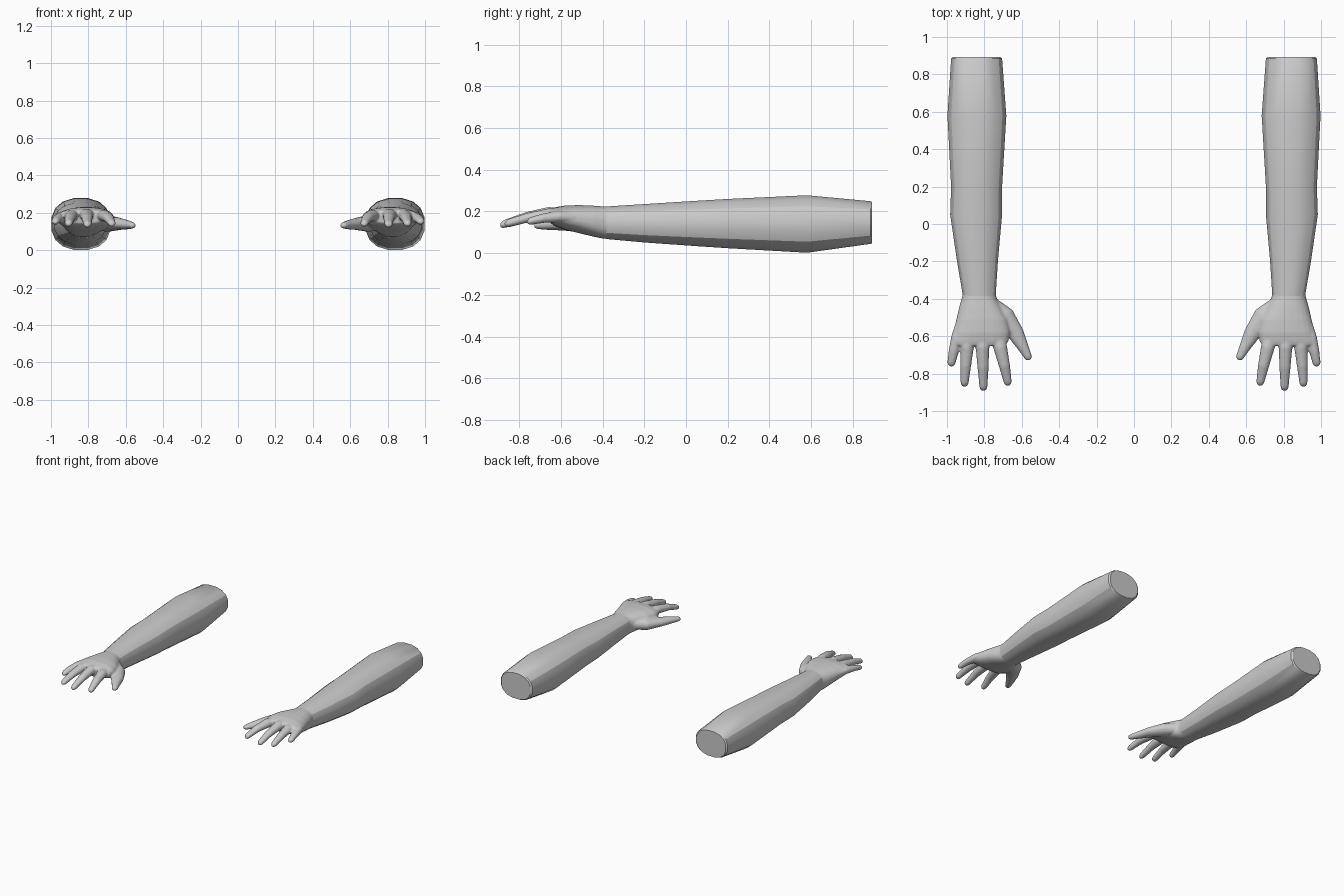
import bpy, bmesh
from math import cos, sin, pi, copysign
from mathutils import Vector

if "Cube" in bpy.data.objects:
    bpy.data.objects.remove(bpy.data.objects["Cube"])


def power(v, e):
    return copysign(abs(v) ** e, v)


def loft(bm, rings, cap_start=True, cap_end=True):
    loops = [[bm.verts.new(p) for p in ring] for ring in rings]
    n = len(loops[0])
    for a, b in zip(loops, loops[1:]):
        for i in range(n):
            j = (i + 1) % n
            bm.faces.new((a[i], a[j], b[j], b[i]))
    if cap_start:
        bm.faces.new(loops[0])
    if cap_end:
        bm.faces.new(loops[-1])


def section(y, x0, x1, z0, z1, n=16, e=0.85):
    """Rounded cross-section facing along y."""
    cx, cz, rx, rz = (x0 + x1) / 2, (z0 + z1) / 2, (x1 - x0) / 2, (z1 - z0) / 2
    return [Vector((cx + rx * power(cos(t), e), y, cz + rz * power(sin(t), e)))
            for t in (2 * pi * (i + 0.5) / n for i in range(n))]


def finger(bm, path, n=14):
    """Tapered tube along points (x, y, z, half width, half height) with a round tip."""
    pts = [Vector(p[:3]) for p in path]
    size = [p[3:] for p in path]
    d = (pts[-1] - pts[-2]).normalized()
    w, h = size[-1]
    tip = pts[-1]
    for f, s in ((0.6, 0.8), (0.95, 0.35)):
        pts.append(tip + d * w * f)
        size.append((w * s, h * s))
    rings = []
    for i, (p, (w, h)) in enumerate(zip(pts, size)):
        t = pts[min(i + 1, len(pts) - 1)] - pts[max(i - 1, 0)]
        side = Vector((-t.y, t.x, 0)).normalized()
        rings.append([p + side * w * cos(a) + Vector((0, 0, h * sin(a)))
                      for a in (2 * pi * k / n for k in range(n))])
    loft(bm, rings)


def make_object(name, bm, sx):
    for v in bm.verts:
        v.co.x *= sx
    bmesh.ops.recalc_face_normals(bm, faces=bm.faces)
    me = bpy.data.meshes.new(name)
    bm.to_mesh(me)
    bm.free()
    ob = bpy.data.objects.new(name, me)
    bpy.context.collection.objects.link(ob)
    return ob


def shade(ob, angle):
    bpy.ops.object.select_all(action='DESELECT')
    ob.select_set(True)
    bpy.context.view_layer.objects.active = ob
    bpy.ops.object.shade_smooth_by_angle(angle=angle)


FOREARM = [(0.893, 0.715, 0.97, 0.047, 0.247), (0.885, 0.703, 0.98, 0.043, 0.251),
           (0.58, 0.68, 1.0, 0.0, 0.28), (0.2, 0.703, 0.98, 0.022, 0.262),
           (0.05, 0.703, 0.985, 0.032, 0.253), (-0.2, 0.726, 0.948, 0.05, 0.237),
           (-0.385, 0.738, 0.916, 0.067, 0.225)]

PALM = [(-0.365, 0.741, 0.914, 0.067, 0.222), (-0.40, 0.733, 0.922, 0.07, 0.225),
        (-0.44, 0.71, 0.934, 0.078, 0.228), (-0.51, 0.675, 0.95, 0.095, 0.231),
        (-0.58, 0.662, 0.965, 0.112, 0.229), (-0.63, 0.672, 0.972, 0.13, 0.22),
        (-0.65, 0.69, 0.965, 0.145, 0.213)]

FINGERS = [
    # thumb
    [(0.77, -0.41, 0.15, 0.03, 0.04), (0.695, -0.495, 0.143, 0.058, 0.045),
     (0.632, -0.585, 0.14, 0.045, 0.032), (0.592, -0.66, 0.136, 0.03, 0.025),
     (0.567, -0.708, 0.133, 0.022, 0.018)],
    # index
    [(0.745, -0.54, 0.18, 0.035, 0.03), (0.715, -0.66, 0.185, 0.037, 0.031),
     (0.692, -0.76, 0.172, 0.03, 0.025), (0.675, -0.845, 0.145, 0.022, 0.02)],
    # middle
    [(0.81, -0.54, 0.185, 0.035, 0.03), (0.81, -0.66, 0.19, 0.037, 0.032),
     (0.807, -0.77, 0.172, 0.03, 0.025), (0.805, -0.872, 0.14, 0.022, 0.02)],
    # ring
    [(0.875, -0.54, 0.185, 0.035, 0.03), (0.892, -0.66, 0.185, 0.036, 0.03),
     (0.9, -0.76, 0.17, 0.029, 0.024), (0.906, -0.85, 0.145, 0.022, 0.02)],
    # little
    [(0.92, -0.52, 0.17, 0.03, 0.03), (0.947, -0.61, 0.175, 0.032, 0.028),
     (0.965, -0.685, 0.168, 0.027, 0.023), (0.976, -0.742, 0.155, 0.022, 0.019)],
]

for label, sx in (("right", 1), ("left", -1)):
    # forearm, open at the wrist
    bm = bmesh.new()
    loft(bm, [section(*s) for s in FOREARM], cap_end=False)
    shade(make_object(label + "_forearm", bm, sx), 0.45)

    # palm and fingers fused into one skin
    bm = bmesh.new()
    loft(bm, [section(*s, n=24) for s in PALM])
    for path in FINGERS:
        finger(bm, path)
    hand = make_object(label + "_hand", bm, sx)
    rm = hand.modifiers.new("fuse", 'REMESH')
    rm.mode = 'VOXEL'
    rm.voxel_size = 0.006
    sm = hand.modifiers.new("soften", 'SMOOTH')
    sm.factor = 0.5
    sm.iterations = 5
    deps = bpy.context.evaluated_depsgraph_get()
    fused = bpy.data.meshes.new_from_object(hand.evaluated_get(deps))
    hand.modifiers.clear()
    hand.data = fused

    # open the hidden end inside the wrist
    bm = bmesh.new()
    bm.from_mesh(fused)
    inner = [f for f in bm.faces if f.calc_center_median().y > -0.378]
    bmesh.ops.delete(bm, geom=inner, context='FACES')
    bm.to_mesh(fused)
    bm.free()
    shade(hand, 0.9)
